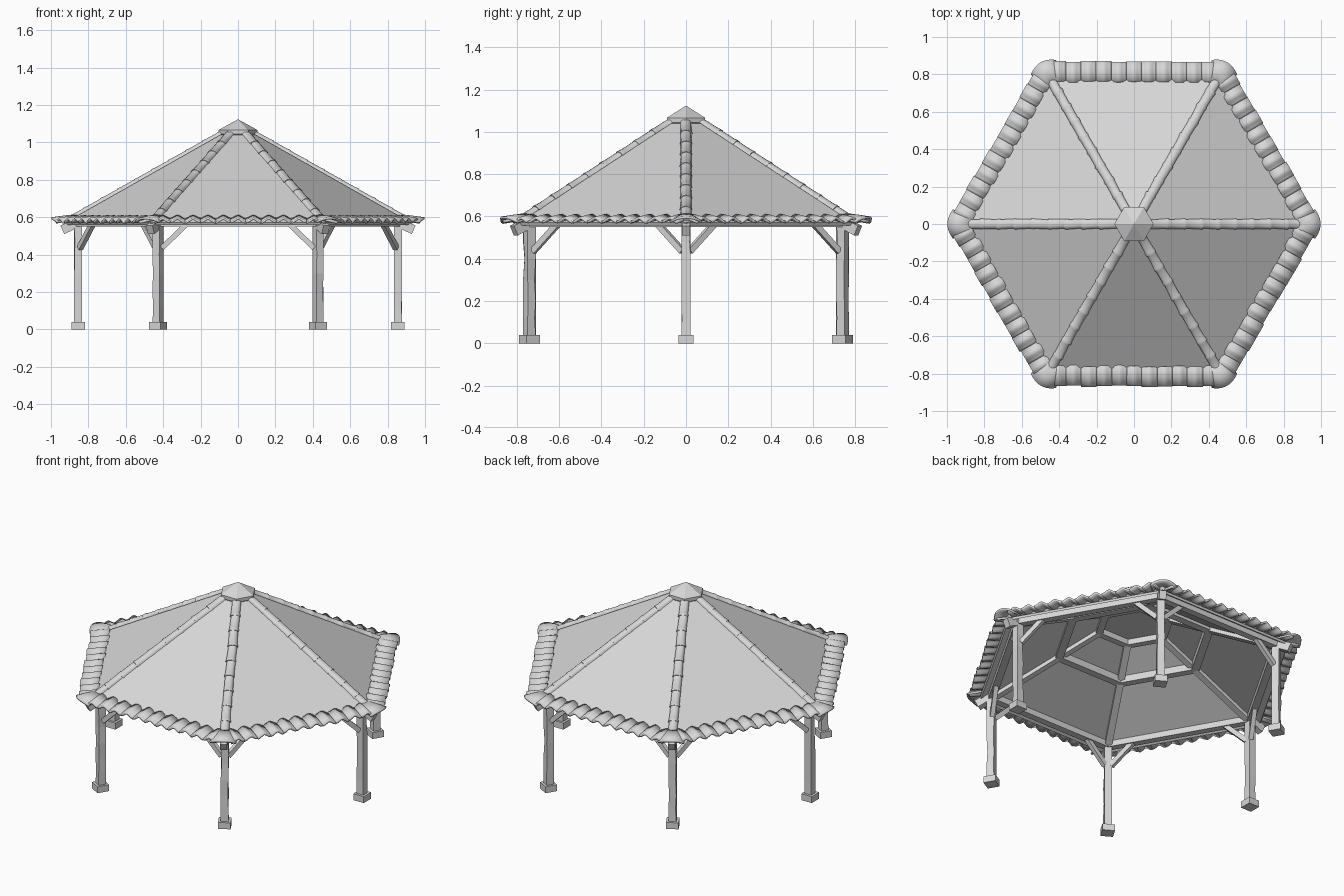
import bpy, bmesh, random
from math import cos, sin, pi, radians, atan2
from mathutils import Vector, Matrix

random.seed(4)
cube = bpy.data.objects.get("Cube")
if cube:
    bpy.data.objects.remove(cube)

GREY = (0.68, 0.68, 0.68, 1)
mat = bpy.data.materials.new("plain grey")
mat.use_nodes = True
mat.diffuse_color = GREY
mat.node_tree.nodes["Principled BSDF"].inputs["Base Color"].default_value = GREY

HIP_TOP, HIP_END, SLOPE = 0.09, 0.93, 0.565
PITCH = atan2(SLOPE, 1)


def roof_z(r):
    """Height of the roof surface on a hip, at distance r from the axis."""
    return 1.04 - SLOPE * (r - 0.1)


def rafter_z(r):
    """Height of the rafter tops, which pitch lower than the roof."""
    return 0.56 + 0.47 * (0.94 - r)


def finish(name, bm, smooth=False, thick=0):
    bmesh.ops.recalc_face_normals(bm, faces=bm.faces)
    me = bpy.data.meshes.new(name)
    bm.to_mesh(me)
    bm.free()
    me.materials.append(mat)
    ob = bpy.data.objects.new(name, me)
    bpy.context.collection.objects.link(ob)
    if thick:
        mod = ob.modifiers.new("thickness", "SOLIDIFY")
        mod.thickness = thick
        mod.offset = -1
    if smooth:
        bpy.ops.object.select_all(action="DESELECT")
        ob.select_set(True)
        bpy.context.view_layer.objects.active = ob
        bpy.ops.object.shade_smooth_by_angle(angle=radians(40))
    return ob


def loft(bm, rows, closed=False, caps=False):
    """Skin a list of point rows; closed wraps each row, caps fills the ends."""
    vs = [[bm.verts.new(p) for p in row] for row in rows]
    n = len(rows[0])
    for a, b in zip(vs, vs[1:]):
        for i in range(n if closed else n - 1):
            j = (i + 1) % n
            bm.faces.new((a[i], a[j], b[j], b[i]))
    if caps:
        bm.faces.new(vs[0])
        bm.faces.new(vs[-1][::-1])


def timber(bm, a, b, w, d):
    """Rectangular timber whose upper face runs from a to b."""
    a, b = Vector(a), Vector(b)
    side = (b - a).cross(Vector((0, 0, 1))).normalized() * w / 2
    down = (b - a).cross(side).normalized() * d
    if down.z > 0:
        down = -down
    loft(bm, [[p - side, p + side, p + side + down, p - side + down] for p in (a, b)], True, True)


def square(x, half, z):
    return [Vector((x + sx * half, sy * half, z)) for sx, sy in ((-1, -1), (1, -1), (1, 1), (-1, 1))]


def hexagon(r, z):
    return [(r * cos(k * pi / 3), r * sin(k * pi / 3), z) for k in range(6)]


def around(bm, make, offset=0):
    """Repeat a builder on the six sides of the pavilion."""
    for k in range(6):
        part = bmesh.new()
        make(part)
        part.transform(Matrix.Rotation(offset + k * pi / 3, 4, "Z"))
        tmp = bpy.data.meshes.new("tmp")
        part.to_mesh(tmp)
        part.free()
        bm.from_mesh(tmp)
        bpy.data.meshes.remove(tmp)
    return bm


# Posts with a few worn corners, on square footings
def post(bm):
    rows = [square(0.855, 0.022, z) for z in (0.03, 0.12, 0.2, 0.3, 0.4, 0.48, 0.57)]
    for row in rows[1:-1]:
        i = random.randrange(4)
        row[i] = row[i].lerp(Vector((0.855, 0, row[i].z)), random.uniform(0.05, 0.25))
    loft(bm, rows, True, True)


def footing(bm):
    loft(bm, [square(0.855, 0.036, z) for z in (0, 0.04)], True, True)


finish("posts", around(bmesh.new(), post))
finish("footings", around(bmesh.new(), footing))


# Ring beams and purlins joining neighbouring hips
def ring(r, z, w, d):
    def make(bm):
        timber(bm, (r, 0, z), (r * cos(pi / 3), r * sin(pi / 3), z), w, d)
    return make


finish("eave_beams", around(bmesh.new(), ring(0.855, 0.59, 0.042, 0.04)))
finish("middle_purlins", around(bmesh.new(), ring(0.45, rafter_z(0.45) - 0.01, 0.045, 0.045)))
finish("upper_purlins", around(bmesh.new(), ring(0.21, rafter_z(0.21) - 0.01, 0.04, 0.045)))


# Diagonal braces from each post to both of its beams
def braces(bm):
    foot = Vector((0.855, 0, 0.445))
    for s in (-1, 1):
        along = Vector((-0.5, s * 0.866, 0))
        timber(bm, foot + along * 0.01, foot + along * 0.14 + Vector((0, 0, 0.125)), 0.026, 0.028)


finish("braces", around(bmesh.new(), braces))


# Hip rafters, running out past the posts
def rafter(bm):
    timber(bm, (0.21, 0, rafter_z(0.21)), (0.95, 0, rafter_z(0.95)), 0.04, 0.05)


finish("hip_rafters", around(bmesh.new(), rafter))

# Ceiling lining between the rafters, with a flat top
bm = bmesh.new()
loft(bm, [hexagon(r, rafter_z(r) - 0.025) for r in (0.87, 0.2)], True)
bmesh.ops.holes_fill(bm, edges=[e for e in bm.edges if e.is_boundary and e.verts[0].co.z > 0.7], sides=6)
finish("ceiling", bm)

# Roof panels and pointed cap
bm = bmesh.new()
loft(bm, [hexagon(HIP_END, roof_z(HIP_END)), hexagon(HIP_TOP, roof_z(HIP_TOP))], True)
finish("roof_panels", bm, thick=0.015)
bm = bmesh.new()
loft(bm, [hexagon(r, z) for r, z in ((0.09, 1.03), (0.105, 1.045), (0.105, 1.066), (0.002, 1.123))], True, True)
finish("roof_cap", bm)


# Overlapping low barrel tiles along the hips
def hip_tiles(bm):
    count = 9
    length = (0.91 - HIP_TOP) / cos(PITCH) / count
    down = Vector((cos(PITCH), 0, -sin(PITCH)))
    up = Vector((sin(PITCH), 0, cos(PITCH)))
    start = Vector((HIP_TOP, 0, roof_z(HIP_TOP)))
    for i in range(count):
        yaw = random.uniform(-0.004, 0.004)
        rows = []
        for t, r in ((0, 0.025), (0.84, 0.026), (0.86, 0.028), (1.02, 0.029)):
            c = start + down * length * (i + t) + Vector((0, yaw * (t - 0.5), 0))
            arc = [pi * k / 8 for k in range(9)]
            rows.append([c + Vector((0, r * cos(a), 0)) + up * (0.75 * r * sin(a) - 0.003) for a in arc])
        loft(bm, rows, True, True)


finish("hip_tiles", around(bmesh.new(), hip_tiles), smooth=True)


# Wavy tiles along the eaves, each a little out of line
def eave_tiles(bm):
    count, width, steps = 11, 0.081, 8
    for i in range(count):
        y0 = (i - count / 2) * width
        shift, tilt = random.uniform(-0.005, 0.004), random.uniform(-0.004, 0.004)
        rows = []
        for r, z, grow in ((0.76, 0.604, 0.9), (0.81, 0.597, 1), (0.868, 0.588, 1.1)):
            row = []
            for k in range(steps + 1):
                t = k / steps
                h = 0.009 * grow * -cos(2 * pi * t) + tilt * (t - 0.5)
                row.append((r + shift, y0 + t * width * 1.04, z + h))
            rows.append(row)
        loft(bm, rows)


finish("eave_tiles", around(bmesh.new(), eave_tiles, pi / 6), smooth=True, thick=0.012)


# Broad low tiles that close the corners
def corner_tile(bm):
    rows = []
    for r, half, z in ((0.88, 0.045, 0.593), (0.94, 0.062, 0.586), (0.998, 0.078, 0.578)):
        row = []
        for k in range(11):
            t = k / 5 - 1
            row.append((r - 0.03 * t * t, t * half, z + 0.022 * (1 - abs(t) ** 2.5)))
        rows.append(row)
    loft(bm, rows)


finish("corner_tiles", around(bmesh.new(), corner_tile), smooth=True, thick=0.012)
